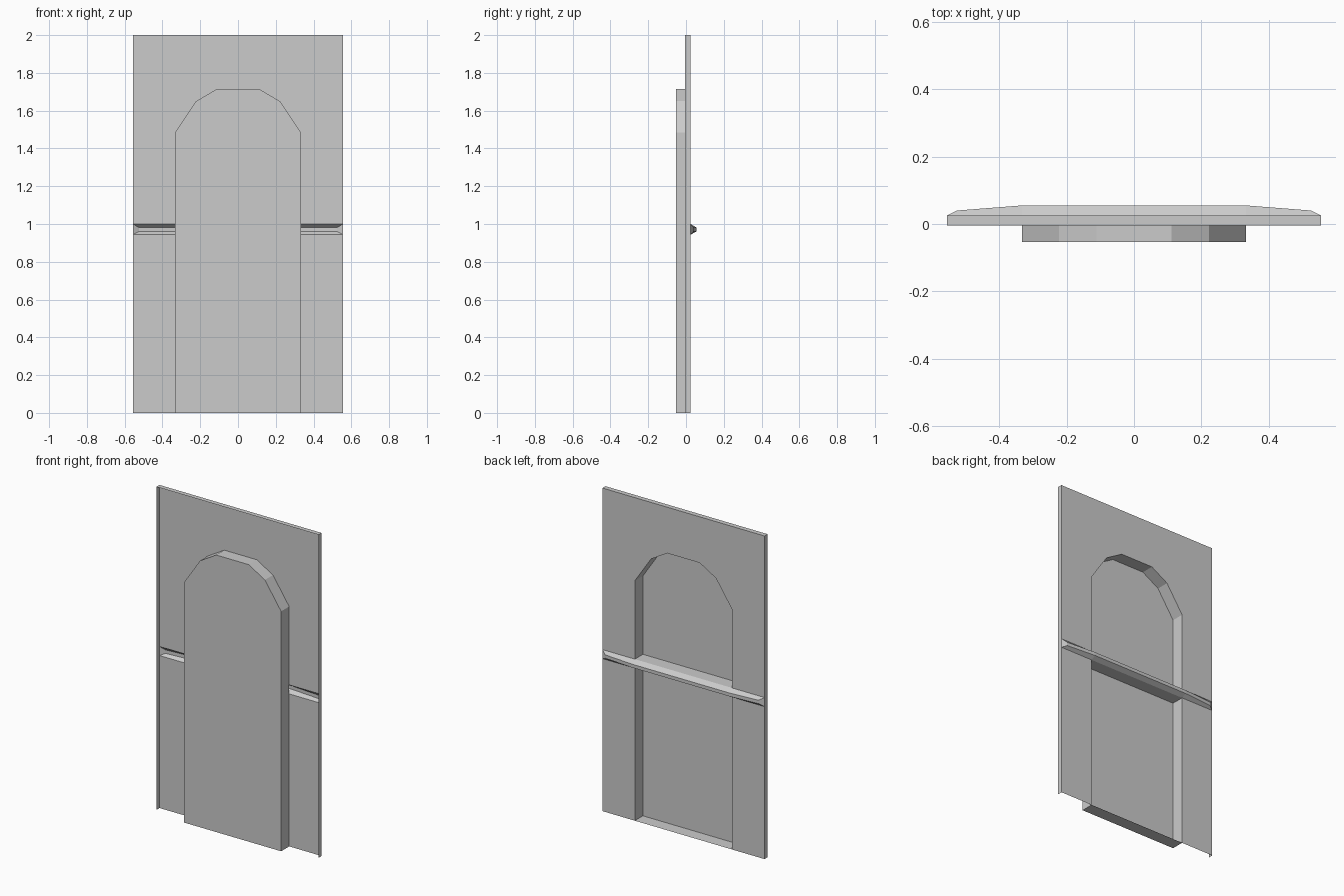
import bpy, bmesh
from mathutils import Vector

if "Cube" in bpy.data.objects:
    bpy.data.objects.remove(bpy.data.objects["Cube"])

W, H = 0.555, 2.0                  # wall half width, height
N = 0.333                          # niche half width
YW, YE, YB = 0.025, -0.005, -0.054 # wall plane, flange edge, niche back
YR, YS = 0.055, 0.04               # rail depth in the middle and near the ends
Z0, Z1, Z2, Z3 = 0.944, 0.96, 0.981, 1.0  # rail heights


def sheet(name, faces):
    """Open shell from (points, facing direction) pairs."""
    bm = bmesh.new()
    for pts, facing in faces:
        f = bm.faces.new([bm.verts.new(p) for p in pts])
        f.normal_update()
        if f.normal.dot(Vector(facing)) < 0:
            f.normal_flip()
    bmesh.ops.remove_doubles(bm, verts=bm.verts, dist=1e-4)
    mesh = bpy.data.meshes.new(name)
    bm.to_mesh(mesh)
    bm.free()
    ob = bpy.data.objects.new(name, mesh)
    bpy.context.collection.objects.link(ob)


# Arch outline, left foot to right foot
half = [(N, 1.485), (0.222, 1.65), (0.111, 1.715)]
arch = [(-x, z) for x, z in half] + half[::-1]

# Wall sheet around the niche, with forward flanges on sides and top
upper = [(-W, Z3), (-N, Z3)] + arch + [(N, Z3), (W, Z3), (W, H), (-W, H)]
wall = [([(x, YW, z) for x, z in upper], (0, 1, 0)),
        ([(-W, YW, H), (W, YW, H), (W, YE, H), (-W, YE, H)], (0, 0, 1))]
for s in (-1, 1):
    wall.append(([(s*N, YW, 0), (s*W, YW, 0), (s*W, YW, Z0), (s*N, YW, Z0)], (0, 1, 0)))
    wall.append(([(s*W, YW, 0), (s*W, YE, 0), (s*W, YE, H), (s*W, YW, H)], (s, 0, 0)))
sheet("wall", wall)

# Arched niche: back, sides, arch soffit and floor
loop = [(-N, 0)] + arch + [(N, 0)]
niche = [([(x, YB, z) for x, z in loop], (0, 1, 0))]
for (xa, za), (xb, zb) in zip(loop, loop[1:] + loop[:1]):
    inward = (-(xa + xb), 0, 0.8 - (za + zb) / 2)
    niche.append(([(xa, YW, za), (xb, YW, zb), (xb, YB, zb), (xa, YB, za)], inward))
sheet("niche", niche)

# Rail: bevelled strip bulging over the niche, with shelves reaching into it
E = 0.525
stations = [(-E, YS, -W), (-N, YR, -N), (N, YR, N), (E, YS, W)]  # front x, depth, wall x
rail = []
for (xa, ya, wa), (xb, yb, wb) in zip(stations, stations[1:]):
    rail.append(([(xa, ya, Z1), (xb, yb, Z1), (xb, yb, Z2), (xa, ya, Z2)], (0, 1, 0)))
    for zw, zf, d in ((Z3, Z2, 1), (Z0, Z1, -1)):
        rail.append(([(wa, YW, zw), (wb, YW, zw), (xb, yb, zf), (xa, ya, zf)], (0, 0.2, d)))
for s in (-1, 1):
    rail.append(([(s*W, YW, Z0), (s*E, YS, Z1), (s*E, YS, Z2), (s*W, YW, Z3)], (s, 1, 0)))
for z, d in ((Z3, 1), (Z0, -1)):
    rail.append(([(-N, YB, z), (N, YB, z), (N, YW, z), (-N, YW, z)], (0, 0, d)))
sheet("rail", rail)
